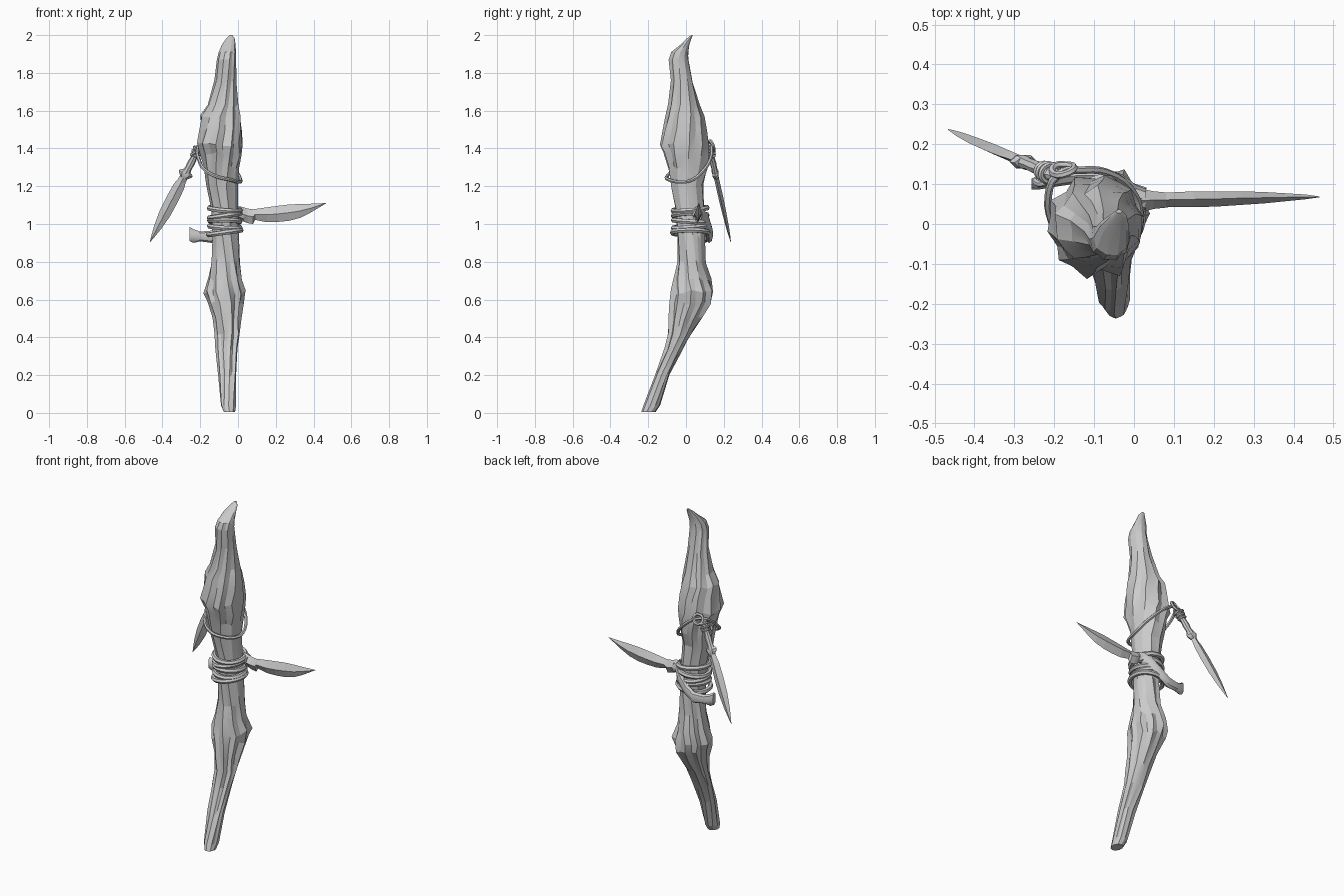
import bpy, math, random
from mathutils import Vector

random.seed(4)
TAU = 2 * math.pi


def loft(name, rings, smooth=None):
    """Skin a list of equal-length rings and cap both ends."""
    n = len(rings[0])
    verts = [tuple(p) for r in rings for p in r]
    faces = []
    for i in range(len(rings) - 1):
        for j in range(n):
            k = (j + 1) % n
            faces.append((i*n + j, i*n + k, (i+1)*n + k, (i+1)*n + j))
    faces.append(tuple(reversed(range(n))))
    faces.append(tuple(range(len(verts) - n, len(verts))))
    me = bpy.data.meshes.new(name)
    me.from_pydata(verts, [], faces)
    ob = bpy.data.objects.new(name, me)
    bpy.context.collection.objects.link(ob)
    bpy.ops.object.select_all(action='DESELECT')
    ob.select_set(True)
    bpy.context.view_layer.objects.active = ob
    bpy.ops.object.mode_set(mode='EDIT')
    bpy.ops.mesh.select_all(action='SELECT')
    bpy.ops.mesh.normals_make_consistent(inside=False)
    bpy.ops.object.mode_set(mode='OBJECT')
    if smooth:
        bpy.ops.object.shade_smooth_by_angle(angle=math.radians(smooth))
    return ob


def cord(name, pts, radius, cyclic=True):
    """Round cord through points, turned into a mesh."""
    cu = bpy.data.curves.new(name, 'CURVE')
    cu.dimensions = '3D'
    cu.bevel_depth, cu.bevel_resolution, cu.resolution_u = radius, 1, 3
    sp = cu.splines.new('BEZIER')
    sp.bezier_points.add(len(pts) - 1)
    for b, p in zip(sp.bezier_points, pts):
        b.co = p
        b.handle_left_type = b.handle_right_type = 'AUTO'
    sp.use_cyclic_u = cyclic
    cu.use_fill_caps = not cyclic
    ob = bpy.data.objects.new(name, cu)
    bpy.context.collection.objects.link(ob)
    bpy.ops.object.select_all(action='DESELECT')
    ob.select_set(True)
    bpy.context.view_layer.objects.active = ob
    bpy.ops.object.convert(target='MESH')
    bpy.ops.object.shade_smooth_by_angle(angle=math.radians(50))


def section(c, u, v, a, b, n):
    """Ellipse-like ring round c; n=4 gives a diamond blade section."""
    return [c + u * (a * math.cos(TAU*j/n)) + v * (b * math.sin(TAU*j/n)) for j in range(n)]


# Gnarled wooden shaft: z, x min, x max, y min, y max, groove depth
trunk = [
    (0.005, -.075, -.015, -.237, -.160, .03), (0.04, -.09, -.01, -.225, -.137, .08),
    (0.20, -.105, -.01, -.168, -.088, .12), (0.33, -.12, -.003, -.115, -.025, .14),
    (0.42, -.125, .008, -.095, .03, .16), (0.50, -.135, .018, -.093, .09, .16),
    (0.58, -.16, .03, -.088, .132, .16), (0.64, -.183, .04, -.08, .143, .15),
    (0.71, -.157, .02, -.068, .135, .14), (0.80, -.14, .01, -.046, .105, .1),
    (0.93, -.135, .005, -.045, .10, .06), (1.08, -.14, .0, -.055, .095, .06),
    (1.20, -.168, .0, -.078, .092, .08), (1.30, -.182, .005, -.092, .115, .1),
    (1.37, -.2, .018, -.12, .122, .12), (1.42, -.217, .025, -.138, .122, .13),
    (1.50, -.205, .02, -.122, .112, .1), (1.57, -.198, .013, -.11, .098, .1),
    (1.63, -.16, .002, -.095, .075, .12), (1.75, -.125, -.008, -.08, .035, .1),
    (1.87, -.112, -.01, -.092, .013, .08), (1.91, -.102, -.011, -.078, .012, .05),
    (1.95, -.085, -.013, -.028, .018, .04), (1.985, -.06, -.018, .008, .03, 0),
    (2.0, -.045, -.03, .027, .036, 0)]
N = 20
ridge = [(1 if j % 2 else -.5) * random.uniform(.3, 1) for j in range(N)]
rings = []
for z, x0, x1, y0, y1, g in trunk:
    pts = []
    for j in range(N):
        a = TAU * (j + random.uniform(-.15, .15)) / N + .35 * math.sin(z * 4)
        r = 1 + g * (ridge[j] + random.uniform(-.4, .4))
        pts.append((r * math.cos(a), r * math.sin(a)))
    lo = [min(p[i] for p in pts) for i in (0, 1)]
    hi = [max(p[i] for p in pts) for i in (0, 1)]
    wob = .012 if .1 < z < 1.85 else 0
    rings.append([(x0 + (x1 - x0) * (p[0] - lo[0]) / (hi[0] - lo[0]),
                   y0 + (y1 - y0) * (p[1] - lo[1]) / (hi[1] - lo[1]),
                   z + random.uniform(-wob, wob)) for p in pts])
loft("wooden_shaft", rings, 15)

# Cord wrapped round the grip
for i, (z, tilt) in enumerate([(.955, .012), (.985, -.008), (1.015, .006), (1.045, -.012), (1.078, .01)]):
    grow = random.uniform(0, .006)
    cord("grip_wrap_%d" % (i + 1),
         [(-.07 + (.08 + grow) * math.cos(a), .022 + (.088 + grow) * math.sin(a),
           z + tilt * math.cos(a + i)) for a in (TAU * k / 12 for k in range(12))], .014)

# Knife tucked through the wrap: x, y, z top, z bottom, half thickness
X, Y, Z = Vector((1, 0, 0)), Vector((0, 1, 0)), Vector((0, 0, 1))


def knife_part(name, rows, n, smooth=None):
    loft(name, [section(Vector((x, y, (zt + zb) / 2)), Z, Y, (zt - zb) / 2, t, n)
                for x, y, zt, zb, t in rows], smooth)


knife_part("knife_handle", [
    (-.257, .10, .985, .91, .014), (-.235, .105, .972, .90, .018), (-.20, .112, .96, .908, .019),
    (-.14, .122, .965, .90, .02), (-.09, .122, 1.0, .93, .02), (-.03, .10, 1.06, .98, .025),
    (.005, .068, 1.09, 1.03, .03), (.03, .06, 1.085, 1.015, .028)], 8, 40)
knife_part("knife_blade", [
    (.0, .06, 1.095, 1.05, .03), (.025, .059, 1.09, 1.015, .028), (.05, .06, 1.082, 1.005, .022),
    (.08, .06, 1.078, 1.0, .019), (.09, .061, 1.079, 1.022, .018), (.15, .062, 1.088, 1.01, .02),
    (.21, .063, 1.096, 1.011, .019), (.27, .065, 1.103, 1.017, .017), (.33, .066, 1.106, 1.033, .014),
    (.38, .067, 1.107, 1.058, .010), (.43, .068, 1.109, 1.088, .006), (.465, .068, 1.111, 1.109, .001)], 4)

# Hanging dagger along a slanted axis: t, half width, half thickness
P0, P1 = Vector((-.205, .125, 1.405)), Vector((-.466, .237, .905))
axis = (P1 - P0).normalized()
W = axis.cross(Y).normalized()
T = axis.cross(W)


def dagger_part(name, rows, n, smooth=None):
    loft(name, [section(P0.lerp(P1, t), W, T, a, b, n) for t, a, b in rows], smooth)


dagger_part("dagger_handle", [(-.02, .012, .01), (.0, .022, .018), (.05, .02, .016), (.08, .015, .013),
                              (.16, .02, .017), (.22, .018, .015), (.25, .022, .018), (.29, .02, .016)], 8, 35)
dagger_part("dagger_guard", [(.255, .032, .014), (.275, .04, .019), (.295, .034, .018), (.32, .02, .014)], 6)
dagger_part("dagger_blade", [(.28, .02, .013), (.36, .023, .013), (.41, .03, .013), (.55, .033, .013),
                             (.7, .031, .011), (.85, .02, .008), (.95, .008, .004), (1, .001, .001)], 4)

# Cord sling round the shaft, with knots tied to the dagger
cord("sling_cord", [(-.19, .125, 1.42), (-.215, .07, 1.39), (-.205, .0, 1.335), (-.175, -.065, 1.285),
                    (-.11, -.102, 1.25), (-.045, -.092, 1.235), (.005, -.035, 1.222), (.014, .03, 1.232),
                    (-.01, .09, 1.28), (-.07, .13, 1.345), (-.13, .135, 1.395)], .0095)
for i, (t, r) in enumerate([(.02, .026), (.055, .024), (.085, .021)]):
    cord("dagger_binding_%d" % (i + 1), section(P0.lerp(P1, t), W, T, r, r * .85, 8), .007)
cord("knot_loop", [(-.165, .128, 1.44), (-.15, .142, 1.42), (-.168, .148, 1.395), (-.20, .145, 1.40),
                   (-.20, .125, 1.425)], .009)
cord("knot_tail", [(-.18, .125, 1.40), (-.21, .11, 1.385), (-.235, .10, 1.375), (-.25, .108, 1.36)], .008, False)
